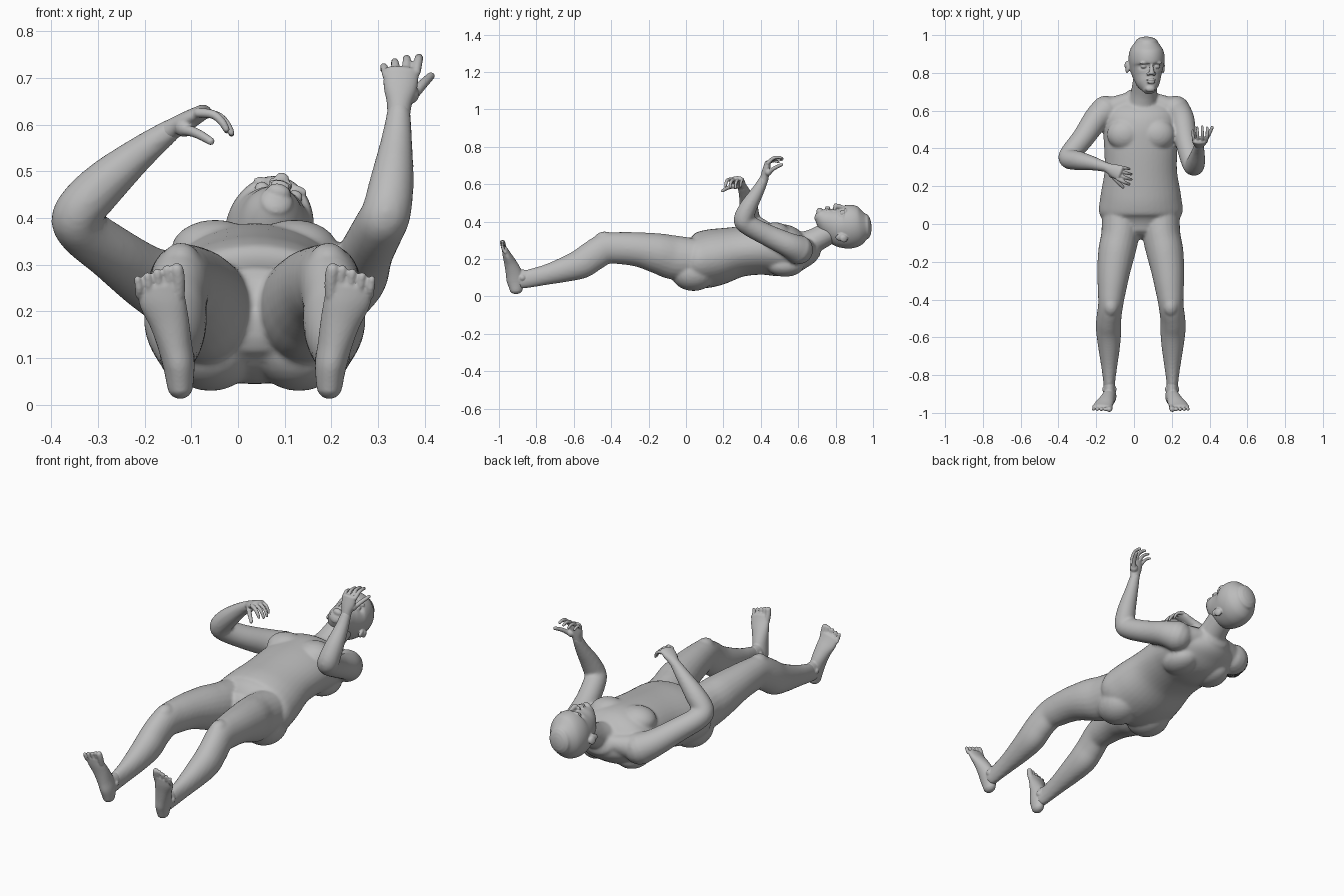
import bpy, bmesh
from math import cos, sin, pi, exp, radians
from mathutils import Vector, Matrix

MID = 0.036   # x of the body's centre plane

cube = bpy.data.objects.get("Cube")
if cube:
    bpy.data.objects.remove(cube, do_unlink=True)

skin = bpy.data.materials.new("plain_grey")
skin.use_nodes = True
grey = (0.5, 0.5, 0.5, 1)
skin.diffuse_color = grey
skin.node_tree.nodes["Principled BSDF"].inputs["Base Color"].default_value = grey


def spline(stations, steps):
    """Catmull-Rom through stations of any width."""
    pts = [Vector(s) for s in stations]
    out = []
    for i in range(len(pts) - 1):
        p0, p1, p2 = pts[max(i - 1, 0)], pts[i], pts[i + 1]
        p3 = pts[min(i + 2, len(pts) - 1)]
        for k in range(steps):
            t = k / steps
            out.append(p1 + (p2 - p0) * t / 2 + (2 * p0 - 5 * p1 + 4 * p2 - p3) * t * t / 2
                       + (3 * p1 - p0 - 3 * p2 + p3) * t ** 3 / 2)
    return out + [pts[-1]]


def loft(bm, stations, side=(1, 0, 0), cap=1.0, seg=24, steps=5):
    """Closed rounded skin through (x, y, z, half width, half depth)."""
    path = spline(stations, steps)
    pos = [Vector(p[:3]) for p in path]
    last = len(path) - 1
    tan = [(pos[min(i + 1, last)] - pos[max(i - 1, 0)]).normalized() for i in range(last + 1)]
    rings = [(pos[i], tan[i], path[i][3], path[i][4]) for i in range(last + 1)]
    for end, sign in ((0, -1), (last, 1)):
        c, t, a, b = pos[end], tan[end], path[end][3], path[end][4]
        extra = [(c + t * sign * sin(q) * min(a, b) * cap, t, a * cos(q), b * cos(q))
                 for q in map(radians, (25, 50, 70, 84))]
        rings = rings + extra if sign > 0 else extra[::-1] + rings
    loops = []
    for c, t, a, b in rings:
        s = Vector(side)
        u = (s - t * s.dot(t)).normalized()
        v = t.cross(u)
        loops.append([bm.verts.new(c + u * a * cos(2 * pi * k / seg) + v * b * sin(2 * pi * k / seg))
                      for k in range(seg)])
    for r0, r1 in zip(loops, loops[1:]):
        for k in range(seg):
            j = (k + 1) % seg
            bm.faces.new((r0[k], r0[j], r1[j], r1[k]))
    bm.faces.new(loops[0][::-1])
    bm.faces.new(loops[-1])


def blob(bm, centre, radii, turn=0):
    m = Matrix.Translation(centre) @ Matrix.Rotation(turn, 4, 'Z') @ Matrix.Diagonal((*radii, 1))
    bmesh.ops.create_uvsphere(bm, u_segments=24, v_segments=16, radius=1, matrix=m)


def finish(name, bm, voxel, rounds):
    bmesh.ops.recalc_face_normals(bm, faces=bm.faces)
    me = bpy.data.meshes.new(name)
    bm.to_mesh(me)
    bm.free()
    me.materials.append(skin)
    ob = bpy.data.objects.new(name, me)
    bpy.context.scene.collection.objects.link(ob)
    rm = ob.modifiers.new("blend", 'REMESH')
    rm.mode, rm.voxel_size, rm.use_smooth_shade = 'VOXEL', voxel, True
    sm = ob.modifiers.new("soften", 'SMOOTH')
    sm.factor, sm.iterations = 0.5, rounds


# Torso, from crotch to the base of the neck: y, z, half width, half depth
body = bmesh.new()
torso = [(-.03, .2, .15, .1), (.05, .19, .218, .145), (.15, .208, .213, .153),
         (.28, .238, .192, .135), (.4, .25, .194, .134), (.5, .248, .2, .14),
         (.58, .245, .2, .125), (.64, .25, .16, .09), (.68, .265, .09, .065)]
loft(body, [(MID, *s) for s in torso], cap=.5, seg=40)
for s in (-1, 1):
    blob(body, (MID + s * .085, .475, .33), (.095, .085, .066))           # chest
    blob(body, (MID + s * .095, .04, .125), (.105, .12, .096))            # buttock
    blob(body, (MID + s * .1, .53, .165), (.08, .1, .06))                 # shoulder blade
    loft(body, [(MID + s * .07, .645, .265, .05, .045),
                (MID + s * .18, .605, .25, .06, .07)], side=(0, 1, 0))    # shoulder yoke
# Neck
loft(body, [(.04, .6, .26, .085, .08), (.052, .69, .3, .07, .065),
            (.062, .77, .345, .066, .062)], cap=.4)

# Legs: offset, y, z, half width, half depth
leg = [(.105, .05, .2, .1, .11), (.11, -.06, .207, .1, .118), (.128, -.15, .23, .098, .108),
       (.143, -.25, .25, .087, .093), (.153, -.35, .258, .075, .086), (.16, -.43, .255, .066, .083),
       (.169, -.5, .215, .066, .082), (.17, -.56, .175, .067, .08), (.168, -.65, .143, .058, .067),
       (.167, -.75, .115, .043, .054), (.167, -.84, .095, .031, .049), (.165, -.89, .085, .03, .045)]
for s in (-1, 1):
    loft(body, [(MID + s * o, *rest) for o, *rest in leg], cap=.4)
    blob(body, (MID + s * .158, -.435, .305), (.042, .055, .042))         # kneecap

# Arms, from shoulder to wrist: x, y, z, radius
right_arm = [(-.15, .6, .25, .08), (-.2, .555, .275, .068), (-.27, .455, .325, .059),
             (-.335, .375, .375, .055), (-.343, .345, .41, .053), (-.29, .335, .47, .05),
             (-.215, .32, .535, .037), (-.145, .3, .588, .025)]
left_arm = [(.22, .6, .25, .08), (.255, .55, .275, .066), (.275, .44, .325, .058),
            (.303, .335, .38, .055), (.318, .308, .412, .053), (.33, .335, .48, .047),
            (.34, .385, .565, .034), (.345, .418, .63, .025)]
for arm, ref in ((right_arm, (0, 1, 0)), (left_arm, (1, 0, 0))):
    loft(body, [(*p, p[3]) for p in arm], side=ref)
finish("body", body, .008, 5)

# Head, built facing +z about its own axis, then turned
head = bmesh.new()
skull = [(.712, .437, .036, .036), (.74, .418, .058, .06), (.78, .393, .073, .088),
         (.83, .374, .088, .112), (.88, .373, .094, .118), (.925, .372, .085, .105),
         (.962, .374, .06, .07)]
loft(head, [(0, *s) for s in skull], cap=.5, seg=64, steps=8)
for v in head.verts:                                                      # eye sockets
    if v.co.z > .4:
        for ex in (-.036, .036):
            d = ((v.co.x - ex) / .022) ** 2 + ((v.co.y - .835) / .014) ** 2
            v.co.z -= .017 * exp(-d)
loft(head, [(0, .845, .477, .008, .01), (0, .82, .483, .011, .013),
            (0, .797, .487, .016, .014)], cap=.6)                         # nose
for s in (-1, 1):
    blob(head, (s * .036, .834, .457), (.017, .011, .014))                # eye
    blob(head, (s * .017, .795, .476), (.009, .009, .009))                # nostril
    blob(head, (s * .034, .855, .47), (.026, .009, .012), -s * .15)       # brow
    blob(head, (s * .092, .83, .338), (.011, .032, .02), s * .25)         # ear
    blob(head, (s * .099, .845, .33), (.009, .02, .02), s * .3)           # ear rim
blob(head, (0, .763, .474), (.026, .007, .011))                           # upper lip
blob(head, (0, .75, .473), (.022, .007, .011))                            # lower lip
blob(head, (0, .715, .458), (.026, .018, .018))                           # chin
pivot = Vector((.066, 0, .37))
turn = Matrix.Translation(pivot) @ Matrix.Rotation(radians(14), 4, 'Y')
head.transform(turn @ Matrix.Translation((0, 0, -.37)))
finish("head", head, .004, 3)


def digit(bm, base, way, toward, lengths, curls, r):
    """Jointed finger that bends from way into toward."""
    p, pts, angle = base, [(*base, r, r)], 0
    for i, (length, c) in enumerate(zip(lengths, curls)):
        angle += radians(c)
        p = p + (way * cos(angle) + toward * sin(angle)) * length
        k = r * (1 - .1 * (i + 1))
        pts.append((*p, k, k))
    loft(bm, pts, side=way.cross(toward), seg=12, steps=4)


def hand(name, wrist, f, n, thumb_side):
    f = Vector(f).normalized()
    n = Vector(n)
    n = (n - f * n.dot(f)).normalized()
    s = f.cross(n) * thumb_side
    w = Vector(wrist)
    bm = bmesh.new()
    palm = [(-.02, .024, .022), (.015, .027, .022), (.05, .036, .02), (.088, .038, .016)]
    loft(bm, [(*(w + f * d), a, b) for d, a, b in palm], side=s, cap=.6)
    blob(bm, w + f * .04 + s * .022 + n * .012, (.02, .02, .02))          # thumb base
    for i, size in enumerate((.95, 1.05, 1, .8)):
        base = w + f * (.088 - .004 * i) + s * (.031 - .021 * i)
        way = (f + s * (.16 - .12 * i)).normalized()
        digit(bm, base, way, n, [.038 * size, .027 * size, .02 * size],
              (32 + 4 * i, 32, 22), .0108 - .0006 * i)
    out = (f * .75 + s * .5 + n * .45).normalized()
    digit(bm, w + f * .03 + s * .022 + n * .012, out, n, [.04, .03, .024], (0, 15, 10), .0125)
    finish(name, bm, .0036, 2)


hand("right_hand", (-.145, .3, .588), (.8, -.36, .45), (.45, -.1, -.85), -1)
hand("left_hand", (.345, .418, .63), (.06, .22, .95), (-.05, 1, -.1), -1)

# Feet: soles face the front, toes up
sole = [(.16, -.908, .04, .028, .036), (.163, -.912, .085, .034, .047), (.172, -.922, .13, .037, .043),
        (.184, -.94, .18, .043, .033), (.198, -.958, .222, .05, .023), (.204, -.968, .25, .048, .016)]
for s, label in ((-1, "right"), (1, "left")):
    foot = bmesh.new()
    loft(foot, [(MID + s * o, *rest) for o, *rest in sole])
    loft(foot, [(MID + s * .166, -.85, .095, .03, .047),
                (MID + s * .166, -.91, .1, .031, .045)], cap=.4)          # ankle
    for t in (-1, 1):
        blob(foot, (MID + s * .166 + t * .026, -.875, .1), (.012, .016, .016))
    for i in range(5):                                                    # toes, big one first
        x = MID + s * (.164 + .021 * i)
        r = .0145 if i == 0 else .0105 - .0005 * i
        top = .289 - .007 * max(i - 1, 0)
        loft(foot, [(x, -.965, .235, r, r), (x, -.976, top - .02, r, r),
                    (x + s * .003, -.981, top, r, r)], seg=12)
    finish(label + "_foot", foot, .004, 2)
